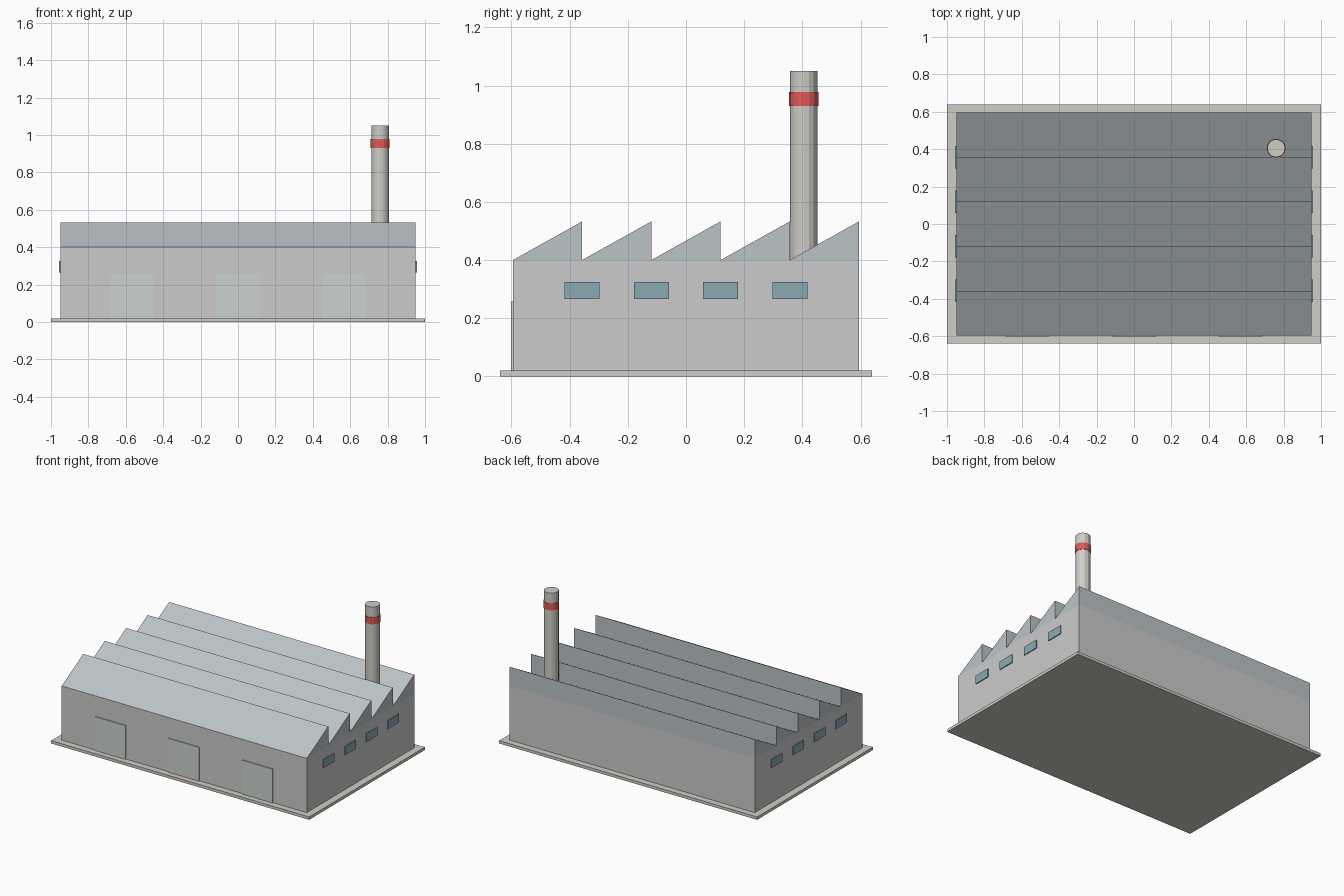
import bpy, bmesh

if "Cube" in bpy.data.objects:
    bpy.data.objects.remove(bpy.data.objects["Cube"])


def material(name, rgb):
    m = bpy.data.materials.new(name)
    m.diffuse_color = (*rgb, 1)
    m.use_nodes = True
    m.node_tree.nodes["Principled BSDF"].inputs["Base Color"].default_value = m.diffuse_color
    return m


CONCRETE = material("concrete", (0.62, 0.61, 0.56))
WALL = material("wall_grey", (0.65, 0.65, 0.65))
ROOF = material("roof_metal", (0.50, 0.55, 0.58))
GLASS = material("glass", (0.25, 0.40, 0.45))
DOOR = material("door_paint", (0.60, 0.65, 0.62))
RED = material("red_band", (0.75, 0.10, 0.10))


def box(name, lo, hi, mat):
    bpy.ops.mesh.primitive_cube_add(size=1, location=[(a + b) / 2 for a, b in zip(lo, hi)])
    ob = bpy.context.object
    ob.name = name
    ob.scale = [b - a for a, b in zip(lo, hi)]
    bpy.ops.object.transform_apply(location=False, rotation=False, scale=True)
    ob.data.materials.append(mat)
    return ob


def cylinder(name, x, y, z0, z1, r, mat):
    bpy.ops.mesh.primitive_cylinder_add(vertices=16, radius=r, depth=z1 - z0,
                                        location=(x, y, (z0 + z1) / 2))
    ob = bpy.context.object
    ob.name = name
    ob.data.materials.append(mat)
    return ob


W, D = 0.95, 0.595           # half width and half depth of the hall
EAVE, RIDGE, TEETH = 0.40, 0.533, 5

# Ground slab and hall walls
box("base_slab", (-1, -0.64, 0), (1, 0.64, 0.02), CONCRETE)
box("hall_walls", (-W, -D, 0.02), (W, D, EAVE), WALL)

# Sawtooth roof: triangular prisms, sloping up to the back
step = 2 * D / TEETH
for i in range(TEETH):
    y = -D + i * step
    bm = bmesh.new()
    profile = [(y, EAVE), (y + step, EAVE), (y + step, RIDGE)]
    end = bm.faces.new([bm.verts.new((-W, py, pz)) for py, pz in profile])
    ext = bmesh.ops.extrude_face_region(bm, geom=[end], use_keep_orig=True)
    moved = [v for v in ext["geom"] if isinstance(v, bmesh.types.BMVert)]
    bmesh.ops.translate(bm, verts=moved, vec=(2 * W, 0, 0))
    bmesh.ops.recalc_face_normals(bm, faces=bm.faces)
    mesh = bpy.data.meshes.new(f"roof_tooth_{i + 1}")
    bm.to_mesh(mesh)
    bm.free()
    mesh.materials.append(ROOF)
    bpy.context.collection.objects.link(bpy.data.objects.new(mesh.name, mesh))

# Loading doors on the front
for i, x in enumerate((-0.57, 0, 0.57)):
    box(f"loading_door_{i + 1}", (x - 0.118, -D - 0.007, 0.02), (x + 0.118, -D + 0.01, 0.257), DOOR)

# Windows on both side walls
for side, s in (("left", -1), ("right", 1)):
    for i in range(4):
        y = -0.357 + i * step
        xs = sorted((s * (W - 0.01), s * (W + 0.006)))
        box(f"{side}_window_{i + 1}", (xs[0], y - 0.06, 0.266), (xs[1], y + 0.06, 0.325), GLASS)

# Chimney with warning band
cylinder("chimney", 0.76, 0.405, 0.38, 1.05, 0.0475, CONCRETE)
cylinder("chimney_band", 0.76, 0.405, 0.93, 0.978, 0.0505, RED)
for name in ("chimney", "chimney_band"):
    bpy.ops.object.select_all(action='DESELECT')
    ob = bpy.data.objects[name]
    ob.select_set(True)
    bpy.context.view_layer.objects.active = ob
    bpy.ops.object.shade_flat()
